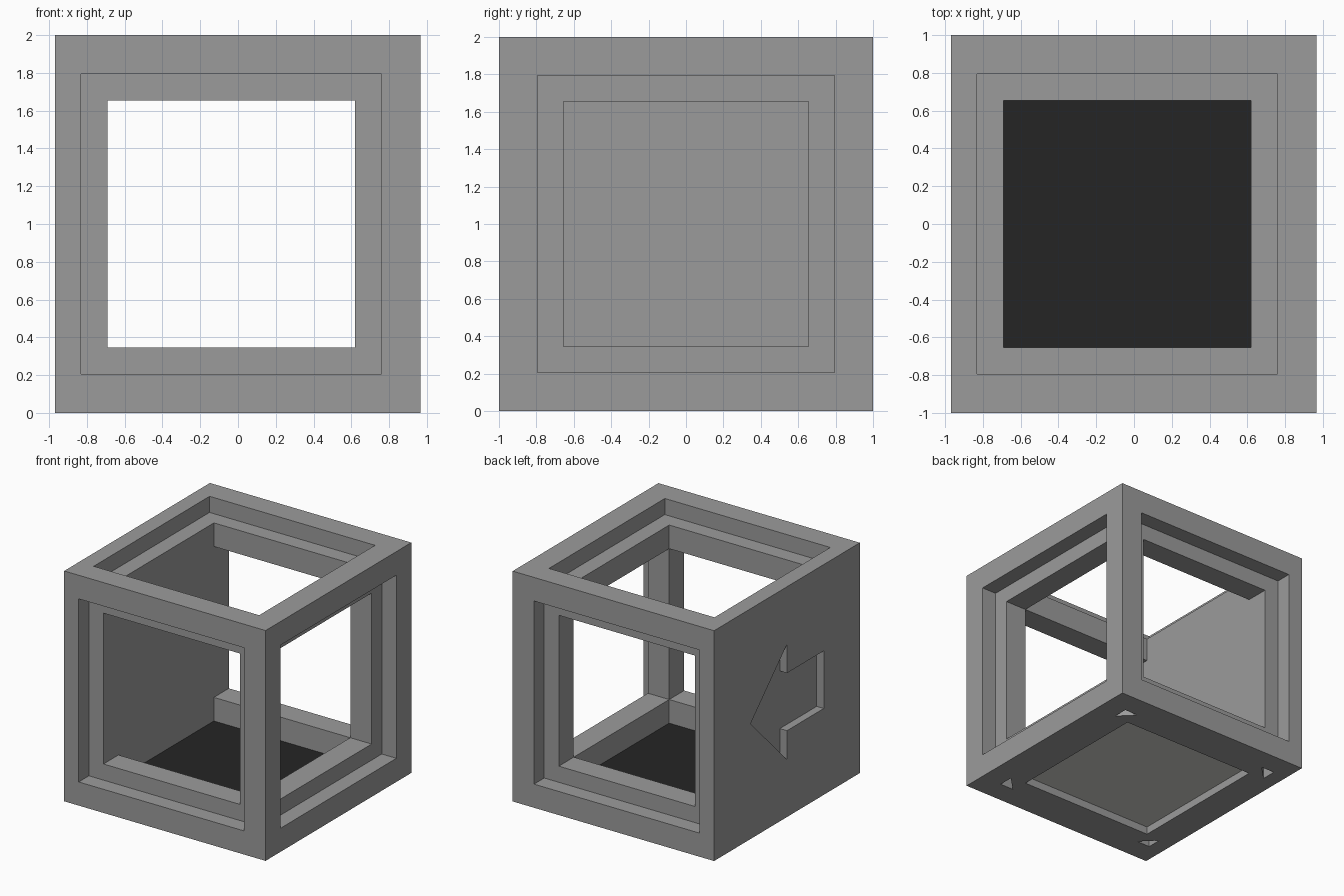
import bpy, bmesh
from mathutils import Vector

if "Cube" in bpy.data.objects:
    bpy.data.objects.remove(bpy.data.objects["Cube"])

# Flat colours
def material(name, rgb):
    m = bpy.data.materials.new(name)
    m.diffuse_color = (*rgb, 1.0)
    m.use_nodes = True
    m.node_tree.nodes["Principled BSDF"].inputs["Base Color"].default_value = m.diffuse_color
    return m

grey = material("mid_grey", (0.33, 0.33, 0.33))
black = material("near_black", (0.018, 0.018, 0.018))
pale = material("pale_grey", (0.64, 0.64, 0.60))

def finish(name, bm, mats=()):
    bmesh.ops.recalc_face_normals(bm, faces=bm.faces[:])
    me = bpy.data.meshes.new(name)
    bm.to_mesh(me)
    bm.free()
    ob = bpy.data.objects.new(name, me)
    bpy.context.collection.objects.link(ob)
    for m in mats:
        me.materials.append(m)
    return ob

def box(name, lo, hi, mats=()):
    bm = bmesh.new()
    bmesh.ops.create_cube(bm, size=2)
    for v in bm.verts:
        v.co = [lo[i] if v.co[i] < 0 else hi[i] for i in range(3)]
    return finish(name, bm, mats)

def prism(name, points, push):
    bm = bmesh.new()
    face = bm.faces.new([bm.verts.new(p) for p in points])
    new = bmesh.ops.extrude_face_region(bm, geom=[face])["geom"]
    bmesh.ops.translate(bm, vec=Vector(push),
                        verts=[g for g in new if isinstance(g, bmesh.types.BMVert)])
    # the extrusion keeps the start cap, so the prism is closed
    return finish(name, bm)

# Main dimensions
X0, X1 = -0.97, 0.965
HOLE_LO, HOLE_HI = (-0.69, -0.655, 0.345), (0.62, 0.655, 1.655)
REC_LO, REC_HI = (-0.83, -0.795, 0.205), (0.76, 0.795, 1.795)
OUT_LO, OUT_HI = (X0, -1.0, 0.0), (X1, 1.0, 2.0)
DEPTH, SHALLOW = 0.14, 0.068

frame = box("cube_frame", OUT_LO, OUT_HI, [grey])
cutters = []

# Square tunnels: front to back, top to bottom, and right side only
for axis in range(3):
    lo, hi = list(HOLE_LO), list(HOLE_HI)
    hi[axis] = OUT_HI[axis] + 0.2
    if axis > 0:
        lo[axis] = OUT_LO[axis] - 0.2
    cutters.append(box("tunnel_cutter", lo, hi))

# Stepped recess round the right, front, back and top openings
for axis, side in ((0, 1), (1, -1), (1, 1), (2, 1)):
    lo, hi = list(REC_LO), list(REC_HI)
    if side > 0:
        lo[axis], hi[axis] = OUT_HI[axis] - DEPTH, OUT_HI[axis] + 0.1
    else:
        lo[axis], hi[axis] = OUT_LO[axis] - 0.1, OUT_LO[axis] + DEPTH
    cutters.append(box("recess_cutter", lo, hi))

# Sunken arrow on the closed left side, pointing to the back
half = [(0.5, 1.0), (0.0, 1.5), (0.0, 1.25), (-0.505, 1.25)]
outline = half + [(y, 2 - z) for y, z in reversed(half[1:])]
cutters.append(prism("arrow_cutter", [(X0 - 0.1, y, z) for y, z in outline],
                     (0.1 + SHALLOW, 0, 0)))

# Triangular corner pockets under the base
CX = -0.035
for sx in (-1, 1):
    for sy in (-1, 1):
        tri = [(0.80, 0.80), (0.67, 0.80), (0.80, 0.67)]
        cutters.append(prism("pocket_cutter",
                             [(CX + sx * x, sy * y, -0.1) for x, y in tri],
                             (0, 0, 0.2)))

# Carve the frame
for c in cutters:
    mod = frame.modifiers.new(c.name, 'BOOLEAN')
    mod.operation = 'DIFFERENCE'
    mod.solver = 'EXACT'
    mod.object = c
bpy.context.view_layer.update()
carved = bpy.data.meshes.new_from_object(
    frame.evaluated_get(bpy.context.evaluated_depsgraph_get()))
frame.modifiers.clear()
frame.data = carved
carved.materials.clear()
carved.materials.append(grey)
for p in carved.polygons:
    p.material_index = 0
for c in cutters:
    bpy.data.objects.remove(c)

# Floor panel: black on top, pale underneath
floor = box("floor_panel", (*HOLE_LO[:2], SHALLOW), (*HOLE_HI[:2], DEPTH), [black, pale])
for p in floor.data.polygons:
    p.material_index = 1 if p.normal.z < -0.5 else 0
